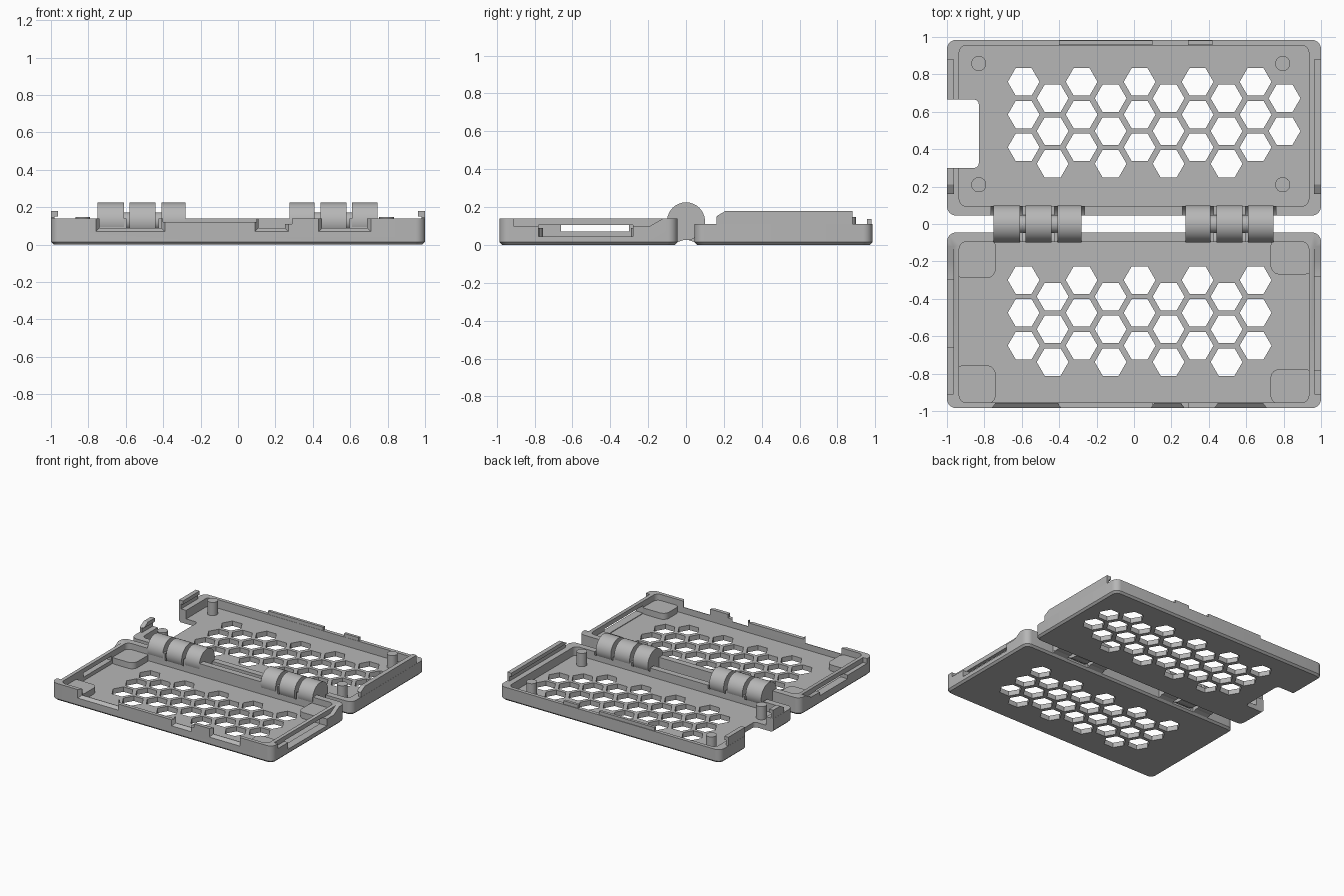
import bpy, bmesh, math
from mathutils import Vector

if "Cube" in bpy.data.objects:
    bpy.data.objects.remove(bpy.data.objects["Cube"])

grey = bpy.data.materials.new("plain grey")
grey.diffuse_color = (0.47, 0.47, 0.47, 1)
grey.use_nodes = True
grey.node_tree.nodes["Principled BSDF"].inputs["Base Color"].default_value = grey.diffuse_color


def finish(name, bm):
    bmesh.ops.recalc_face_normals(bm, faces=bm.faces)
    me = bpy.data.meshes.new(name)
    bm.to_mesh(me)
    bm.free()
    ob = bpy.data.objects.new(name, me)
    bpy.context.collection.objects.link(ob)
    me.materials.append(grey)
    return ob


def loft(bm, loops):
    """Skin a closed solid through loops with equal point counts."""
    rings = [[bm.verts.new(p) for p in lp] for lp in loops]
    n = len(rings[0])
    for a, b in zip(rings, rings[1:]):
        for i in range(n):
            bm.faces.new((a[i], a[(i + 1) % n], b[(i + 1) % n], b[i]))
    bm.faces.new(rings[0][::-1])
    bm.faces.new(rings[-1])


def rect_loop(x0, x1, y0, y1, r, z, seg=6):
    pts = []
    for k, (cx, cy) in enumerate(((x1 - r, y1 - r), (x0 + r, y1 - r),
                                  (x0 + r, y0 + r), (x1 - r, y0 + r))):
        for i in range(seg + 1):
            a = math.pi / 2 * (k + i / seg)
            pts.append((cx + r * math.cos(a), cy + r * math.sin(a), z))
    return pts


def box(bm, x0, x1, y0, y1, z0, z1):
    loft(bm, [[(x0, y0, z), (x1, y0, z), (x1, y1, z), (x0, y1, z)] for z in (z0, z1)])


def rounded(bm, x0, x1, y0, y1, r, z0, z1):
    loft(bm, [rect_loop(x0, x1, y0, y1, r, z) for z in (z0, z1)])


def rod_x(bm, x0, x1, y, z, r, n=48):
    loft(bm, [[(x, y + r * math.cos(2 * math.pi * i / n), z + r * math.sin(2 * math.pi * i / n))
               for i in range(n)] for x in (x0, x1)])


def prism_x(bm, x0, x1, yz):
    loft(bm, [[(x, y, z) for y, z in yz] for x in (x0, x1)])


def boolean(ob, fill, op='DIFFERENCE'):
    """Apply one boolean whose tool is built by the fill function."""
    bm = bmesh.new()
    fill(bm)
    tool = finish("cutter", bm)
    tool.hide_render = True
    mod = ob.modifiers.new("cut", 'BOOLEAN')
    mod.object, mod.operation, mod.solver = tool, op, 'EXACT'
    bpy.context.view_layer.objects.active = ob
    bpy.ops.object.modifier_apply(modifier=mod.name)
    bpy.data.objects.remove(tool)


def tray(name, y0, y1, top, inner_y0, inner_y1):
    bm = bmesh.new()
    c = 0.015
    loft(bm, [rect_loop(-1 + c, 1 - c, y0 + c, y1 - c, 0.04, 0),
              rect_loop(-1, 1, y0, y1, 0.05, c),
              rect_loop(-1, 1, y0, y1, 0.05, top)])
    ob = finish(name, bm)
    boolean(ob, lambda b: rounded(b, -0.935, 0.935, inner_y0, inner_y1, 0.04, 0.04, 0.4))
    return ob


def vents(bm, y_top, extra):
    """Staggered hexagon grid."""
    for col in range(10 if extra else 9):
        x = -0.59 + 0.155 * col
        y = y_top - (0.088 if col % 2 else 0)
        for row in range(2 if col == 9 else 3):
            loft(bm, [[(x + 0.085 * math.cos(math.pi / 3 * i),
                        y - 0.175 * row + 0.085 * math.sin(math.pi / 3 * i), z)
                       for i in range(6)] for z in (-0.1, 0.1)])


def port(x0, x1, z):
    """Port opening that flares towards the outside."""
    def fill(bm):
        loops = []
        for y, g in ((-1.02, 0.02), (-0.985, 0.02), (-0.96, 0), (-0.9, 0)):
            loops.append([(x0 - g, y, z - g), (x1 + g, y, z - g),
                          (x1 + g, y, 0.3), (x0 - g, y, 0.3)])
        loft(bm, loops)
    return fill


OUTER = ((-0.75, -0.61), (-0.41, -0.28), (0.275, 0.41), (0.61, 0.745))
MIDDLE = ((-0.58, -0.44), (0.44, 0.58))


def clearance(spans):
    def fill(bm):
        for a, b in spans:
            rod_x(bm, a - 0.015, b + 0.015, 0, 0.125, 0.104)
    return fill


# Front tray with port openings, side slots and rim rebates
front = tray("front_tray", -0.985, -0.045, 0.14, -0.955, -0.095)
boolean(front, lambda b: vents(b, -0.30, False))
for x0, x1, z in ((-0.74, -0.41, 0.09), (0.11, 0.25, 0.09), (0.45, 0.69, 0.09)):
    boolean(front, port(x0, x1, z))
boolean(front, lambda b: box(b, -0.40, 0.10, -1.1, -0.9, 0.12, 0.3))
boolean(front, lambda b: box(b, 0.24, 0.29, -1.1, -0.9, 0.11, 0.3))
boolean(front, lambda b: box(b, 0.90, 1.1, -0.78, -0.28, 0.045, 0.105))
boolean(front, lambda b: box(b, -1.1, -0.90, -0.66, -0.30, 0.07, 0.105))
for s in (-1, 1):
    boolean(front, lambda b: prism_x(b, s * 0.965, s * 1.1,
            [(-0.91, 0.10), (-0.19, 0.10), (-0.12, 0.14), (-0.12, 0.3), (-0.91, 0.3)]))
boolean(front, clearance(MIDDLE))

# Back tray with card notch
back = tray("back_tray", 0.045, 0.985, 0.11, 0.095, 0.955)
boolean(back, lambda b: vents(b, 0.76, True))
boolean(back, lambda b: rounded(b, -1.2, -0.83, 0.30, 0.665, 0.025, -0.1, 0.5))
boolean(back, clearance(OUTER))

# Corner rests in the front tray
bm = bmesh.new()
for x0, x1, y0, y1 in ((-0.96, -0.74, -0.29, -0.07), (-0.96, -0.74, -0.965, -0.755),
                       (0.73, 0.96, -0.27, -0.07), (0.73, 0.96, -0.965, -0.775)):
    rounded(bm, x0, x1, y0, y1, 0.05, 0.03, 0.09)
finish("corner_rests", bm)

# Locating pegs in the back tray
bm = bmesh.new()
for x in (-0.83, 0.795):
    for y in (0.21, 0.858):
        loft(bm, [[(x + 0.04 * math.cos(math.pi * i / 16), y + 0.04 * math.sin(math.pi * i / 16), z)
                   for i in range(32)] for z in (0.03, 0.148)])
pegs = finish("locating_pegs", bm)

# Raised tabs on the rear rim
bm = bmesh.new()
for x0, x1 in ((-0.40, 0.10), (0.29, 0.42)):
    box(bm, x0, x1, 0.957, 0.980, 0.09, 0.138)
finish("rim_tabs", bm)

# Side clips: thin lip with an inward barb, split on the left by the card notch
bm = bmesh.new()
for s, spans in ((1, ((0.16, 0.88),)), (-1, ((0.16, 0.30), (0.665, 0.88)))):
    for y0, y1 in spans:
        slope = 0.05 if y0 < 0.2 else 0
        for xi, z0 in ((0.98, 0.10), (0.963, 0.15)):
            low = max(z0, 0.145) if z0 < 0.15 else 0.15
            prism_x(bm, s * xi, s * 0.999,
                    [(y0, z0), (y1, z0), (y1, 0.18), (y0 + slope, 0.18), (y0, low + 0.001)])
finish("side_clips", bm)

# Hinge knuckles with brackets into their own tray, and the pin
for name, spans, s in (("outer_knuckles", OUTER, -1), ("middle_knuckles", MIDDLE, 1)):
    bm = bmesh.new()
    for a, b in spans:
        rod_x(bm, a, b, 0, 0.125, 0.1)
        prism_x(bm, a + 0.001, b - 0.001, [(0, 0.03), (s * 0.06, 0.01), (s * 0.075, 0.1), (0, 0.125)])
    finish(name, bm)
bm = bmesh.new()
for x0, x1 in ((-0.74, -0.29), (0.285, 0.735)):
    rod_x(bm, x0, x1, 0, 0.125, 0.048, 32)
finish("hinge_pins", bm)

# Smooth the round parts, keep hard edges
for ob in list(bpy.context.scene.objects):
    bpy.ops.object.select_all(action='DESELECT')
    ob.select_set(True)
    bpy.context.view_layer.objects.active = ob
    bpy.ops.object.shade_smooth_by_angle(angle=math.radians(30))
